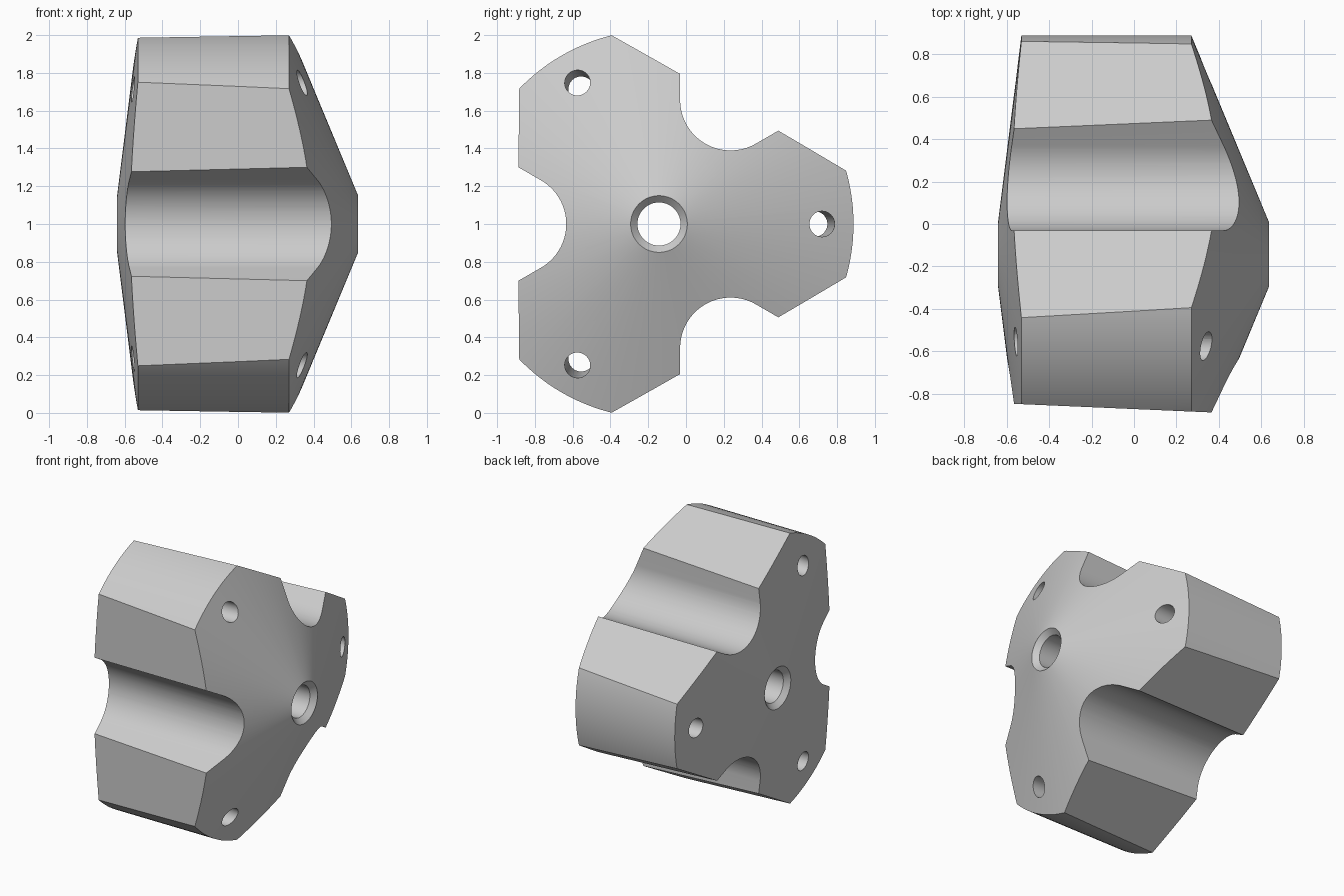
import bpy
import bmesh
from math import sin, cos, radians, pi

AXIS_Y, AXIS_Z = -0.143, 1.0   # the turning axis runs along x
THIRDS = (0, 120, 240)

cube = bpy.data.objects.get("Cube")
if cube:
    bpy.data.objects.remove(cube, do_unlink=True)

grey = bpy.data.materials.new("plain grey")
grey.use_nodes = True
colour = (0.6, 0.6, 0.6, 1)
grey.diffuse_color = colour
grey.node_tree.nodes["Principled BSDF"].inputs["Base Color"].default_value = colour


def add_object(name, bm):
    bmesh.ops.recalc_face_normals(bm, faces=bm.faces)
    mesh = bpy.data.meshes.new(name)
    bm.to_mesh(mesh)
    bm.free()
    mesh.materials.append(grey)
    obj = bpy.data.objects.new(name, mesh)
    bpy.context.collection.objects.link(obj)
    return obj


def loft(bm, rings):
    """Join neighbouring closed rings of vertices with quads."""
    for a, b in rings:
        n = len(a)
        for i in range(n):
            j = (i + 1) % n
            bm.faces.new((a[i], a[j], b[j], b[i]))


def lathe(name, profile, steps):
    """Turn a closed (x, radius) profile about the axis."""
    bm = bmesh.new()
    rings = []
    for x, r in profile:
        rings.append([bm.verts.new((x, AXIS_Y + r * cos(2 * pi * i / steps),
                                    AXIS_Z + r * sin(2 * pi * i / steps)))
                      for i in range(steps)])
    loft(bm, zip(rings, rings[1:] + rings[:1]))
    return add_object(name, bm)


def cutter(name, outline, angle, lean=0.0):
    """Prism along x from a (radial, sideways) outline, leaning outwards with x."""
    c, s = cos(radians(angle)), sin(radians(angle))
    bm = bmesh.new()
    ends = []
    for x in (-1, 1):
        ends.append([bm.verts.new((x, AXIS_Y + (u + lean * x) * c - v * s,
                                   AXIS_Z + (u + lean * x) * s + v * c))
                     for u, v in outline])
    loft(bm, [ends])
    for end in ends:
        bm.faces.new(end)
    obj = add_object(name, bm)
    obj.hide_render = True
    return obj


def arc(u, radius, start, end, steps):
    return [(u + radius * cos(radians(start + (end - start) * i / steps)),
             radius * sin(radians(start + (end - start) * i / steps)))
            for i in range(steps + 1)]


# Double cone body with a countersunk bore
body = lathe("three_lobed_body", [
    (-0.64, 0.15), (-0.53, 1.03), (0.27, 1.03), (0.636, 0.15),
    (0.60, 0.114), (-0.605, 0.114)], 144)

# Tapered flats, rounded grooves and leaning bolt holes
flat = [(0.728, -1.2), (2, -1.2), (2, 1.2), (0.728, 1.2)]
bowl = arc(0.758, 0.267, 120, 240, 32)
(u0, v0), (u1, v1) = bowl[0], bowl[-1]
reach = 0.35
groove = ([(u0 + reach * cos(pi / 6), v0 + reach / 2)] + bowl
          + [(u1 + reach * cos(pi / 6), v1 - reach / 2)])
hole = arc(0.848, 0.068, 0, 360, 40)[:-1]

cutters = []
for turn in THIRDS:
    cutters.append(cutter("flat_cutter", flat, turn + 60, 0.0435))
for turn in THIRDS:
    cutters.append(cutter("groove_cutter", groove, turn + 60))
    cutters.append(cutter("bolt_hole_cutter", hole, turn, 0.045))

bpy.ops.object.select_all(action="DESELECT")
bpy.context.view_layer.objects.active = body
body.select_set(True)
for tool in cutters:
    cut = body.modifiers.new(tool.name, "BOOLEAN")
    cut.operation = "DIFFERENCE"
    cut.solver = "EXACT"
    cut.object = tool
    bpy.ops.object.modifier_apply(modifier=cut.name)
    bpy.data.objects.remove(tool, do_unlink=True)

bpy.ops.object.shade_smooth_by_angle(angle=radians(20))
